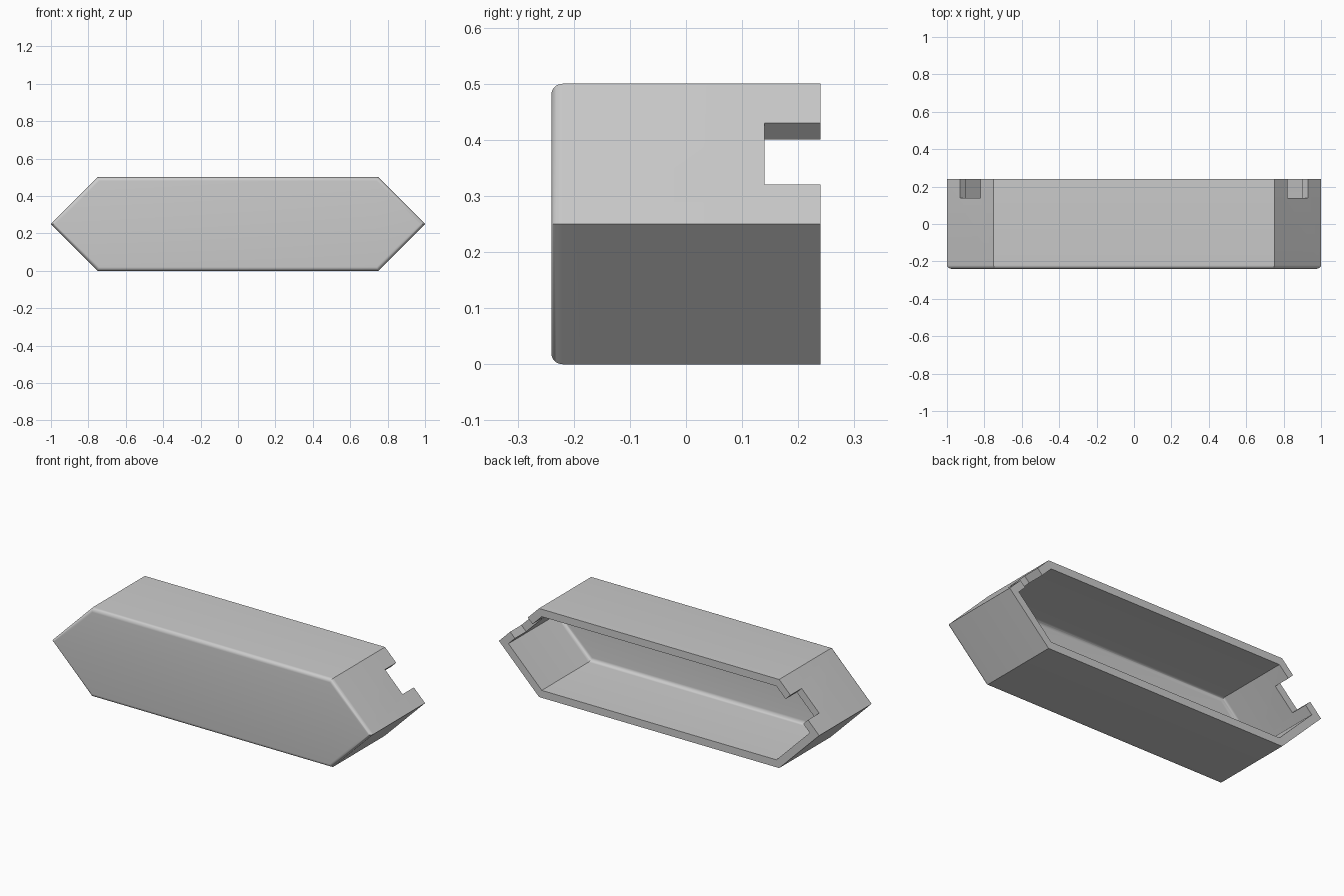
import bpy
import bmesh
from math import sin, cos, pi, sqrt

cube = bpy.data.objects.get("Cube")
if cube:
    bpy.data.objects.remove(cube, do_unlink=True)

HALF_H, TIP = 0.25, 1.0
BACK, FRONT = 0.24, -0.24
WALL, FILLET, STEPS = 0.042, 0.02, 8

grey = bpy.data.materials.new("plain grey")
grey.use_nodes = True
grey.diffuse_color = (0.6, 0.6, 0.6, 1)
grey.node_tree.nodes["Principled BSDF"].inputs["Base Color"].default_value = (0.6, 0.6, 0.6, 1)


def hexagon(bm, inset, y):
    """Ring of the long hexagon, moved inwards by inset."""
    h = HALF_H - inset
    tip = TIP - inset * sqrt(2)
    x = tip - h
    outline = [(tip, 0), (x, h), (-x, h), (-tip, 0), (-x, -h), (x, -h)]
    return [bm.verts.new((px, y, pz + HALF_H)) for px, pz in outline]


def fillet(inset, y):
    """Rounded wall-to-floor corner as (inset, y) steps."""
    angles = [i * pi / 2 / STEPS for i in range(STEPS + 1)]
    return [(inset + FILLET * (1 - cos(a)), y + FILLET * (1 - sin(a))) for a in angles]


# Hollow shell: floor inside, up the inner wall, over the rim, down to the front
profile = fillet(WALL, FRONT + WALL)[::-1] + [(WALL, BACK), (0, BACK)] + fillet(0, FRONT)
bm = bmesh.new()
rings = [hexagon(bm, inset, y) for inset, y in profile]
for a, b in zip(rings, rings[1:]):
    for i in range(6):
        j = (i + 1) % 6
        bm.faces.new((a[i], a[j], b[j], b[i]))
bm.faces.new(rings[0])
bm.faces.new(rings[-1])
bmesh.ops.recalc_face_normals(bm, faces=bm.faces)
mesh = bpy.data.meshes.new("shell")
bm.to_mesh(mesh)
bm.free()
mesh.materials.append(grey)
shell = bpy.data.objects.new("shell", mesh)
bpy.context.collection.objects.link(shell)
bpy.context.view_layer.objects.active = shell

# Square notches through both upper slopes at the open back
for side in (-1, 1):
    bpy.ops.mesh.primitive_cube_add(size=1, location=(side * 0.875, 0.22, 0.375),
                                    rotation=(0, -side * pi / 4, 0))
    cutter = bpy.context.object
    cutter.name = "notch_cutter"
    cutter.scale = (0.12, 0.16, 0.11 * sqrt(2))
    cutter.hide_render = True
    cutter.data.materials.append(grey)
    bpy.context.view_layer.objects.active = shell
    cut = shell.modifiers.new("notch", "BOOLEAN")
    cut.operation = "DIFFERENCE"
    cut.solver = "EXACT"
    cut.object = cutter
    bpy.ops.object.modifier_apply(modifier=cut.name)
    bpy.data.objects.remove(cutter, do_unlink=True)

# Smooth fillets, sharp edges elsewhere
shell.select_set(True)
bpy.context.view_layer.objects.active = shell
bpy.ops.object.shade_smooth_by_angle(angle=pi / 6)
